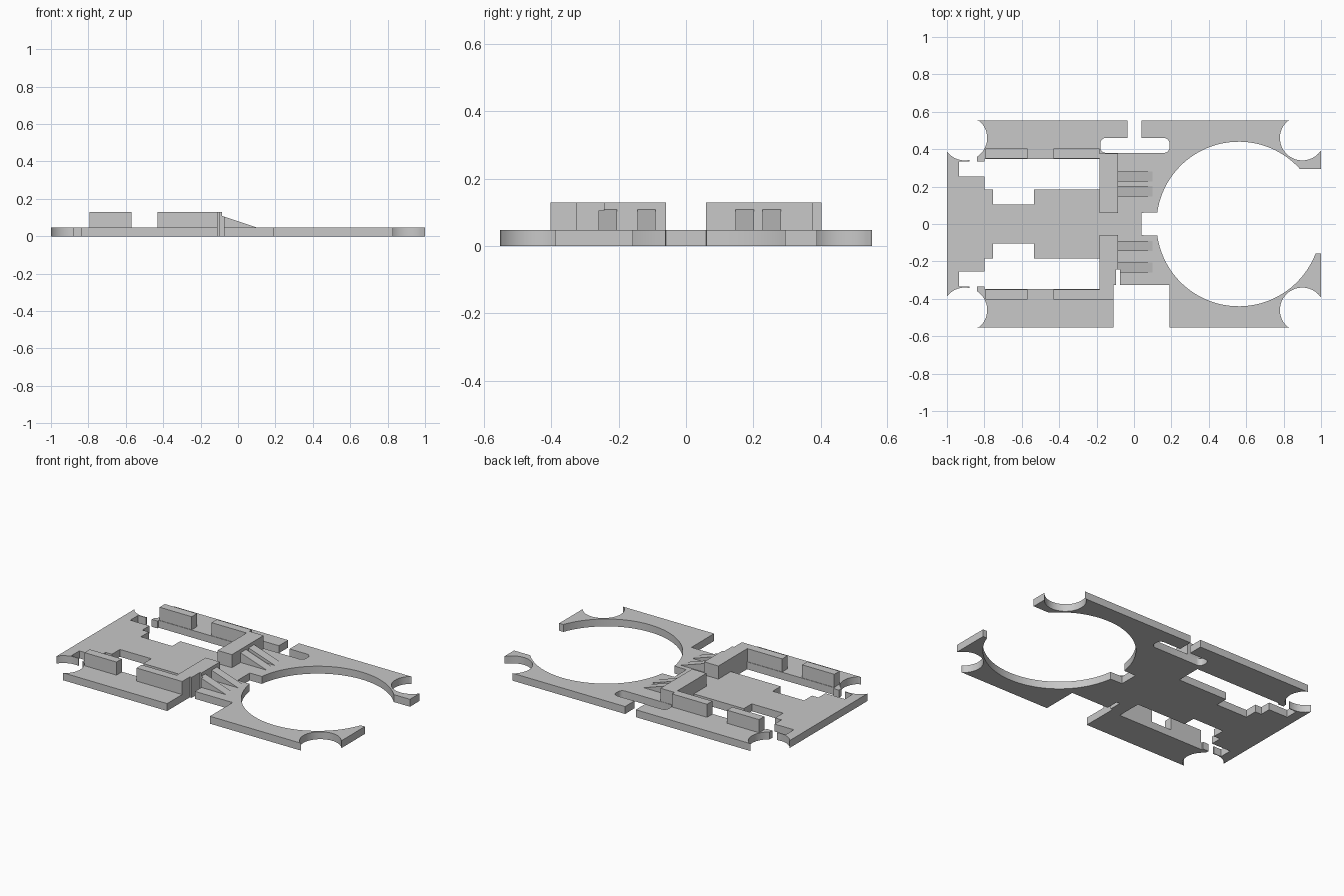
import bpy
import bmesh
from math import cos, sin, radians
from mathutils import Vector

cube = bpy.data.objects.get("Cube")
if cube:
    bpy.data.objects.remove(cube, do_unlink=True)

grey = bpy.data.materials.new("plain_grey")
grey.use_nodes = True
GREY = (0.58, 0.58, 0.58, 1)
grey.diffuse_color = GREY
grey.node_tree.nodes["Principled BSDF"].inputs["Base Color"].default_value = GREY

THICK = 0.047   # plate thickness
TOP = 0.13      # top of rails and walls
HALF = 0.553    # half width of the plate


def prism(name, points, offset):
    """Extrude a closed outline of 3D points along an offset."""
    bm = bmesh.new()
    face = bm.faces.new([bm.verts.new(p) for p in points])
    bm.normal_update()
    if len(points) > 4:
        bmesh.ops.triangulate(bm, faces=[face], ngon_method="EAR_CLIP")
    out = bmesh.ops.extrude_face_region(bm, geom=bm.faces[:], use_keep_orig=True)
    moved = [v for v in out["geom"] if isinstance(v, bmesh.types.BMVert)]
    bmesh.ops.translate(bm, verts=moved, vec=Vector(offset))
    bmesh.ops.recalc_face_normals(bm, faces=bm.faces)
    mesh = bpy.data.meshes.new(name)
    bm.to_mesh(mesh)
    bm.free()
    mesh.materials.append(grey)
    obj = bpy.data.objects.new(name, mesh)
    bpy.context.collection.objects.link(obj)
    return obj


def arc(cx, cy, r, start, end, steps):
    angles = [radians(start + (end - start) * i / steps) for i in range(steps + 1)]
    return [(cx + r * cos(a), cy + r * sin(a)) for a in angles]


def mirrored(points):
    return [(x, -y) for x, y in reversed(points)]


def block(name, x0, x1, y0, y1):
    base = [(x0, y0, THICK), (x1, y0, THICK), (x1, y1, THICK), (x0, y1, THICK)]
    return prism(name, base, (0, 0, TOP - THICK))


# Plate outline pieces shared by both sides
right_bite = [(1, 0.39)] + arc(0.9, 0.46, 0.12, -37, -228, 24) + [(0.83, HALF)]
left_end = (
    [(-0.84, HALF)] + arc(-0.905, 0.46, 0.12, 48, -56, 16)
    + [(-0.84, 0.335), (-0.8, 0.335), (-0.8, 0.347), (-0.185, 0.347),
       (-0.185, 0.185), (-0.535, 0.185), (-0.535, 0.105), (-0.755, 0.105),
       (-0.755, 0.185), (-0.8, 0.185), (-0.8, 0.255), (-0.935, 0.255),
       (-0.935, 0.335), (-0.88, 0.335)]
    + arc(-0.905, 0.46, 0.12, -78, -141, 10) + [(-1, 0.39)]
)

# Rounded slot with its opening, on the back edge
back_slot = [(0.04, HALF), (0.04, 0.46)]
for cx, cy, start in ((0.16, 0.43, 90), (0.16, 0.41, 0),
                      (-0.15, 0.41, -90), (-0.15, 0.43, -180)):
    back_slot += arc(cx, cy, 0.03, start, start - 90, 5)
back_slot += [(-0.035, 0.46), (-0.035, HALF)]

# Square gap on the front edge
front_gap = [(-0.11, -HALF), (-0.11, -0.325), (-0.097, -0.325), (-0.097, -0.244),
             (-0.075, -0.244), (-0.075, -0.325), (0.19, -0.325), (0.19, -HALF)]

# Large round opening with a square notch
ring = ([(1, -0.157)] + arc(0.56, 0, 0.44, -21, -172, 40)
        + [(0.04, -0.06), (0.04, 0.06)]
        + arc(0.56, 0, 0.44, 172, 42, 36) + [(1, 0.295)])

outline = (right_bite + back_slot + left_end + mirrored(left_end)
           + front_gap + mirrored(right_bite) + ring)
plate = prism("base_plate", [(x, y, 0) for x, y in outline], (0, 0, THICK))

# Rails beside the windows
block("back_short_rail", -0.795, -0.57, 0.35, 0.403)
block("back_long_rail", -0.43, -0.185, 0.35, 0.403)
block("front_short_rail", -0.795, -0.57, -0.403, -0.35)
block("front_long_rail", -0.43, -0.185, -0.403, -0.35)

# Cross walls
block("back_wall", -0.185, -0.085, 0.06, 0.378)
wall = [(-0.185, -0.06), (-0.185, -0.403), (-0.11, -0.403), (-0.11, -0.325),
        (-0.097, -0.325), (-0.097, -0.244), (-0.085, -0.244), (-0.085, -0.06)]
prism("front_wall", [(x, y, THICK) for x, y in wall], (0, 0, TOP - THICK))

# Sloping braces against the walls
TIP = 0.1
for i, (x, y0, y1) in enumerate(((-0.085, 0.147, 0.202), (-0.085, 0.227, 0.282),
                                 (-0.085, -0.144, -0.09), (-0.085, -0.244, -0.205),
                                 (-0.075, -0.26, -0.244))):
    height = (TIP - x) * 0.335
    side = [(x, y0, THICK), (TIP, y0, THICK), (x, y0, THICK + height)]
    prism(f"brace_{i + 1}", side, (0, y1 - y0, 0))

# Smooth the curved edges of the plate
bpy.ops.object.select_all(action="DESELECT")
plate.select_set(True)
bpy.context.view_layer.objects.active = plate
bpy.ops.object.shade_smooth_by_angle(angle=radians(25))
